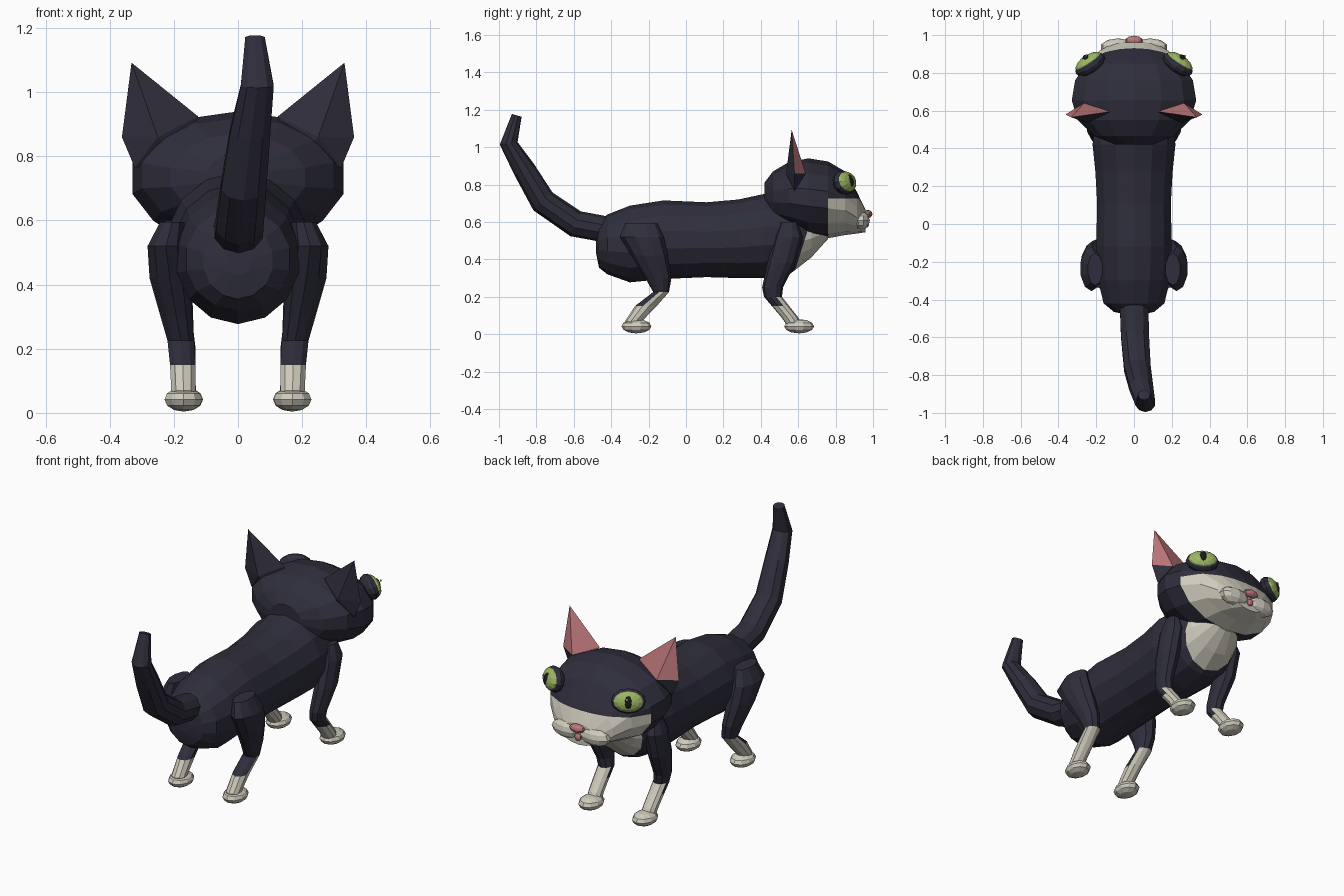
import bpy, bmesh, math
from mathutils import Vector, Matrix

if "Cube" in bpy.data.objects:
    bpy.data.objects.remove(bpy.data.objects["Cube"])

X, Y, Z = Vector((1, 0, 0)), Vector((0, 1, 0)), Vector((0, 0, 1))


def material(name, rgb):
    m = bpy.data.materials.new(name)
    m.use_nodes = True
    m.diffuse_color = (*rgb, 1)
    m.node_tree.nodes["Principled BSDF"].inputs["Base Color"].default_value = (*rgb, 1)
    return m


DARK = material("dark fur", (0.028, 0.027, 0.045))
WHITE = material("cream fur", (0.62, 0.59, 0.50))
PINK = material("pink skin", (0.52, 0.19, 0.20))
GREEN = material("green iris", (0.33, 0.47, 0.12))
BLACK = material("black pupil", (0.01, 0.01, 0.013))


def finish(name, bm, mats, cuts=(), rule=None):
    """Cut along colour borders, colour by rule and make the object."""
    bmesh.ops.recalc_face_normals(bm, faces=bm.faces)
    for point, normal in cuts:
        geom = bm.verts[:] + bm.edges[:] + bm.faces[:]
        bmesh.ops.bisect_plane(bm, geom=geom, plane_co=point, plane_no=normal)
    bm.normal_update()
    if rule:
        for f in bm.faces:
            f.material_index = int(rule(f.calc_center_median(), f.normal))
    mesh = bpy.data.meshes.new(name)
    bm.to_mesh(mesh)
    bm.free()
    for m in mats:
        mesh.materials.append(m)
    obj = bpy.data.objects.new(name, mesh)
    bpy.context.collection.objects.link(obj)
    return obj


def loft(name, rings, sides, mats, up=None, **paint):
    """Skin elliptical rings (x, y, z, width radius, depth radius)."""
    bm = bmesh.new()
    centres = [Vector(r[:3]) for r in rings]
    loops = []
    for i, (c, r) in enumerate(zip(centres, rings)):
        v = up
        if v is None:
            tangent = centres[min(i + 1, len(rings) - 1)] - centres[max(i - 1, 0)]
            v = X.cross(tangent).normalized()
        angles = [math.tau * (k + 0.5) / sides for k in range(sides)]
        loops.append([bm.verts.new(c + X * (r[3] * math.cos(a)) + v * (r[4] * math.sin(a)))
                      for a in angles])
    for a, b in zip(loops, loops[1:]):
        for k in range(sides):
            n = (k + 1) % sides
            bm.faces.new((a[k], a[n], b[n], b[k]))
    bm.faces.new(loops[0])
    bm.faces.new(loops[-1])
    return finish(name, bm, mats, **paint)


def ellipsoid(name, centre, radii, mat, rot=None, seg=10, rows=6):
    bm = bmesh.new()
    turn = rot.to_4x4() if rot else Matrix()
    bmesh.ops.create_uvsphere(bm, u_segments=seg, v_segments=rows, radius=1,
                              matrix=Matrix.Translation(centre) @ turn @ Matrix.Diagonal((*radii, 1)))
    return finish(name, bm, [mat])


# Body, with a pale chest bib
chest_cut = (Vector((0, 0.57, 0.3)), Vector((0, 0.95, -0.3)))
loft("body", [
    (0, -0.48, 0.47, 0.04, 0.04), (0, -0.465, 0.475, 0.11, 0.12),
    (0, -0.42, 0.48, 0.165, 0.16), (0, -0.30, 0.482, 0.195, 0.205),
    (0, -0.12, 0.505, 0.205, 0.21), (0, 0.11, 0.505, 0.2, 0.2),
    (0, 0.28, 0.51, 0.21, 0.21), (0, 0.42, 0.525, 0.225, 0.225),
    (0, 0.56, 0.53, 0.21, 0.205), (0, 0.67, 0.54, 0.16, 0.13),
    (0, 0.76, 0.56, 0.09, 0.05)], 14, [DARK, WHITE], up=Z,
    cuts=[chest_cut], rule=lambda c, n: (c - chest_cut[0]).dot(chest_cut[1]) > 0)

# Head, with a pale muzzle mask
loft("head", [
    (0, 0.42, 0.735, 0.10, 0.075), (0, 0.465, 0.735, 0.215, 0.135),
    (0, 0.55, 0.74, 0.305, 0.18), (0, 0.655, 0.73, 0.338, 0.21),
    (0, 0.76, 0.718, 0.32, 0.205), (0, 0.85, 0.70, 0.26, 0.17),
    (0, 0.915, 0.648, 0.19, 0.11), (0, 0.96, 0.605, 0.11, 0.06)],
    14, [DARK, WHITE], up=Z, cuts=[(Vector((0, 0, 0.725)), Z)],
    rule=lambda c, n: c.y > 0.76 and c.z < 0.725)

# Tail
loft("tail", [
    (0, -0.40, 0.555, 0.08, 0.07), (0.005, -0.59, 0.59, 0.078, 0.072),
    (0.018, -0.765, 0.71, 0.074, 0.07), (0.038, -0.865, 0.88, 0.066, 0.06),
    (0.06, -0.948, 1.02, 0.054, 0.048), (0.053, -0.905, 1.17, 0.032, 0.027)],
    10, [DARK])

# Nose and mouth
ellipsoid("nose", (0, 0.972, 0.642), (0.046, 0.025, 0.022), PINK)
ellipsoid("mouth", (0, 0.965, 0.59), (0.02, 0.014, 0.02), PINK)


def ear(name, s):
    bm = bmesh.new()
    tip, inner, outer, low, front, back, root = [
        bm.verts.new((s * x, y, z)) for x, y, z in (
            (0.332, 0.565, 1.092), (0.125, 0.595, 0.925), (0.362, 0.58, 0.86),
            (0.322, 0.58, 0.765), (0.265, 0.64, 0.86), (0.25, 0.535, 0.86),
            (0.17, 0.59, 0.78))]
    loop = [inner, tip, outer, low, root]
    for hub in (front, back):
        for a, b in zip(loop, loop[1:] + loop[:1]):
            bm.faces.new((a, b, hub))
    return finish(name, bm, [DARK, PINK], cuts=[(Vector((0, 0, 0.86)), Z)],
                  rule=lambda c, n: n.y > 0.1 and c.z > 0.86)


for side, s in (("left", 1), ("right", -1)):
    ear(side + "_ear", s)
    ellipsoid(side + "_muzzle_pad", (s * 0.085, 0.935, 0.607), (0.095, 0.048, 0.05), WHITE)

    # Eye layers stacked along the gaze direction
    gaze = Vector((s * 0.53, 0.8, 0.25)).normalized()
    across = Z.cross(gaze).normalized()
    rot = Matrix((across, gaze.cross(across), gaze)).transposed()
    eye = Vector((s * 0.232, 0.845, 0.81))
    for part, offset, radii, mat in (
            ("eyelid", 0, (0.09, 0.066, 0.044), DARK),
            ("iris", 0.016, (0.08, 0.057, 0.036), GREEN),
            ("pupil", 0.038, (0.023, 0.036, 0.02), BLACK)):
        ellipsoid(f"{side}_{part}", eye + gaze * offset, radii, mat, rot, 12, 8)
    glint = eye + gaze * 0.056 + Z * 0.014 + X * 0.008
    ellipsoid(side + "_eye_glint", glint, (0.007, 0.007, 0.005), WHITE, rot, 6, 4)

    # Front leg
    loft(side + "_front_leg", [
        (s * 0.19, 0.55, 0.60, 0.035, 0.045), (s * 0.195, 0.548, 0.52, 0.058, 0.075),
        (s * 0.195, 0.51, 0.38, 0.055, 0.075), (s * 0.18, 0.463, 0.25, 0.044, 0.056),
        (s * 0.172, 0.465, 0.20, 0.042, 0.048), (s * 0.17, 0.555, 0.09, 0.04, 0.045),
        (s * 0.168, 0.585, 0.04, 0.04, 0.04)], 10, [DARK, WHITE], up=Y,
        cuts=[(Vector((0, 0, z)), Z) for z in (0.15, 0.20)],
        rule=lambda c, n: c.z < 0.15 or (c.z < 0.20 and n.y > 0))
    ellipsoid(side + "_front_paw", (s * 0.168, 0.605, 0.042), (0.062, 0.08, 0.038), WHITE)

    # Hind leg
    loft(side + "_hind_leg", [
        (s * 0.205, -0.24, 0.595, 0.04, 0.085), (s * 0.225, -0.237, 0.52, 0.06, 0.118),
        (s * 0.213, -0.195, 0.42, 0.066, 0.098), (s * 0.192, -0.148, 0.30, 0.052, 0.07),
        (s * 0.178, -0.133, 0.225, 0.044, 0.042), (s * 0.172, -0.215, 0.15, 0.042, 0.058),
        (s * 0.17, -0.28, 0.07, 0.04, 0.045), (s * 0.17, -0.28, 0.04, 0.035, 0.04)],
        10, [DARK, WHITE], up=Y,
        rule=lambda c, n: c.z < 0.15 or (c.z < 0.225 and n.z < 0))
    ellipsoid(side + "_hind_paw", (s * 0.17, -0.265, 0.042), (0.062, 0.08, 0.038), WHITE)
